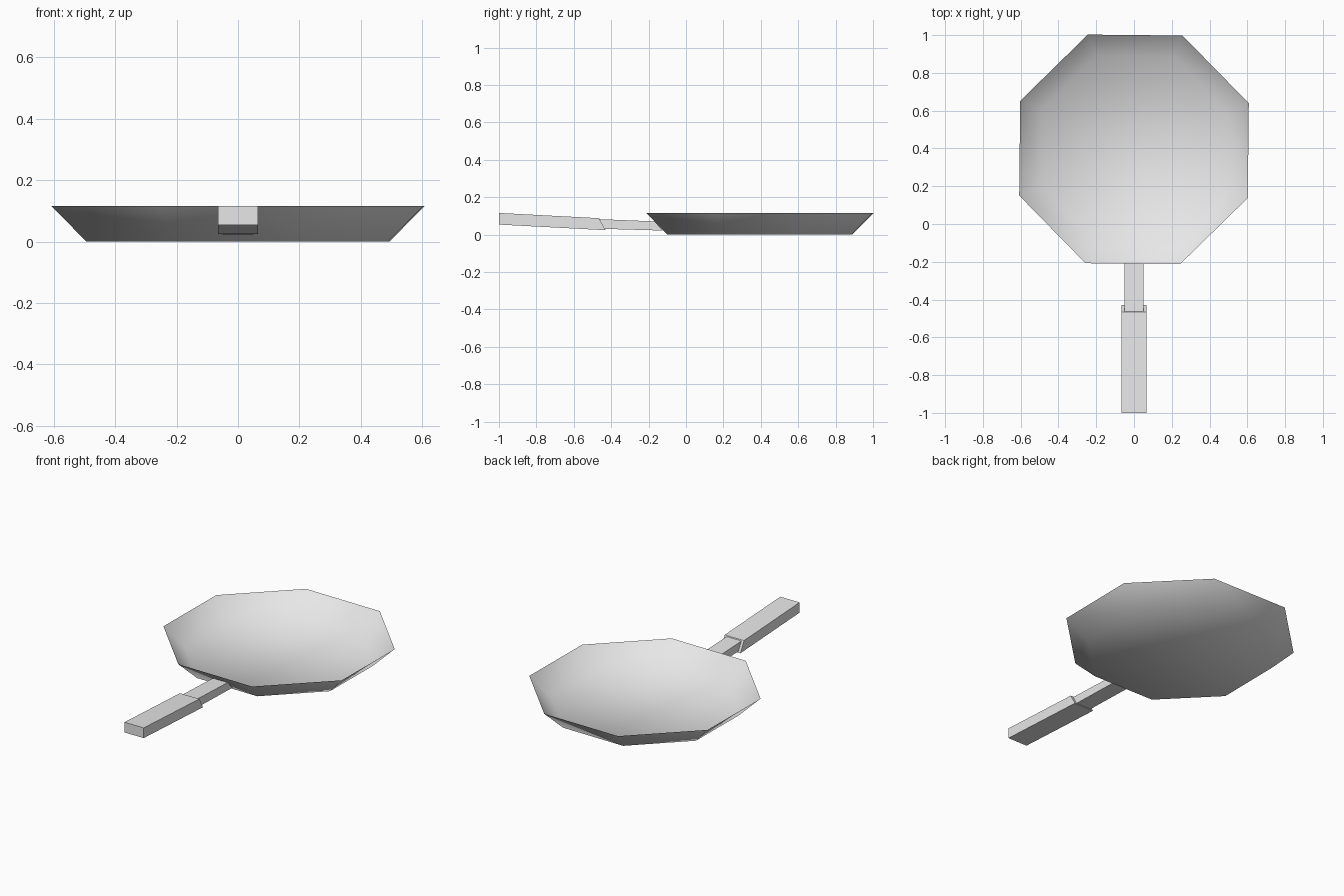
import bpy
import bmesh
from math import pi, sin, cos, radians

cube = bpy.data.objects.get("Cube")
if cube:
    bpy.data.objects.remove(cube, do_unlink=True)

# Single pale grey metal
metal = bpy.data.materials.new("pale_grey")
metal.use_nodes = True
GREY = (0.8, 0.8, 0.8, 1)
metal.diffuse_color = GREY
metal.node_tree.nodes["Principled BSDF"].inputs["Base Color"].default_value = GREY


def finish(name, bm, smooth):
    bm.normal_update()
    mesh = bpy.data.meshes.new(name)
    bm.to_mesh(mesh)
    bm.free()
    mesh.materials.append(metal)
    for poly in mesh.polygons:
        poly.use_smooth = smooth
    obj = bpy.data.objects.new(name, mesh)
    bpy.context.collection.objects.link(obj)
    return obj


def bar(name, half_width, profile):
    """Extrude a side profile of (y, z) points across x."""
    bm = bmesh.new()
    left, right = ([bm.verts.new((s * half_width, y, z)) for y, z in profile]
                   for s in (1, -1))
    bm.faces.new(left)
    bm.faces.new(right[::-1])
    n = len(profile)
    for i in range(n):
        j = (i + 1) % n
        bm.faces.new((left[j], left[i], right[i], right[j]))
    bmesh.ops.recalc_face_normals(bm, faces=bm.faces)
    return finish(name, bm, False)


# Open eight-sided pan: a thin shell with sloping walls
SIDES = 8
CENTRE_Y = 0.395


def ring(bm, radius, z):
    angles = [2 * pi * (i + 0.5) / SIDES - radians(0.6) for i in range(SIDES)]
    return [bm.verts.new((radius * cos(a), CENTRE_Y + radius * sin(a), z))
            for a in angles]


bm = bmesh.new()
base = ring(bm, 0.532, 0)
rim = ring(bm, 0.655, 0.115)
bm.faces.new(base)
for i in range(SIDES):
    j = (i + 1) % SIDES
    bm.faces.new((base[j], base[i], rim[i], rim[j]))
finish("pan", bm, True)

# Narrow shank joining the pan wall, and the wider grip with a slanted end
bar("shank", 0.05, [(-0.47, 0.032), (-0.125, 0.022), (-0.17, 0.071), (-0.47, 0.083)])
bar("grip", 0.065, [(-1, 0.054), (-0.43, 0.024), (-0.465, 0.088), (-1, 0.116)])
